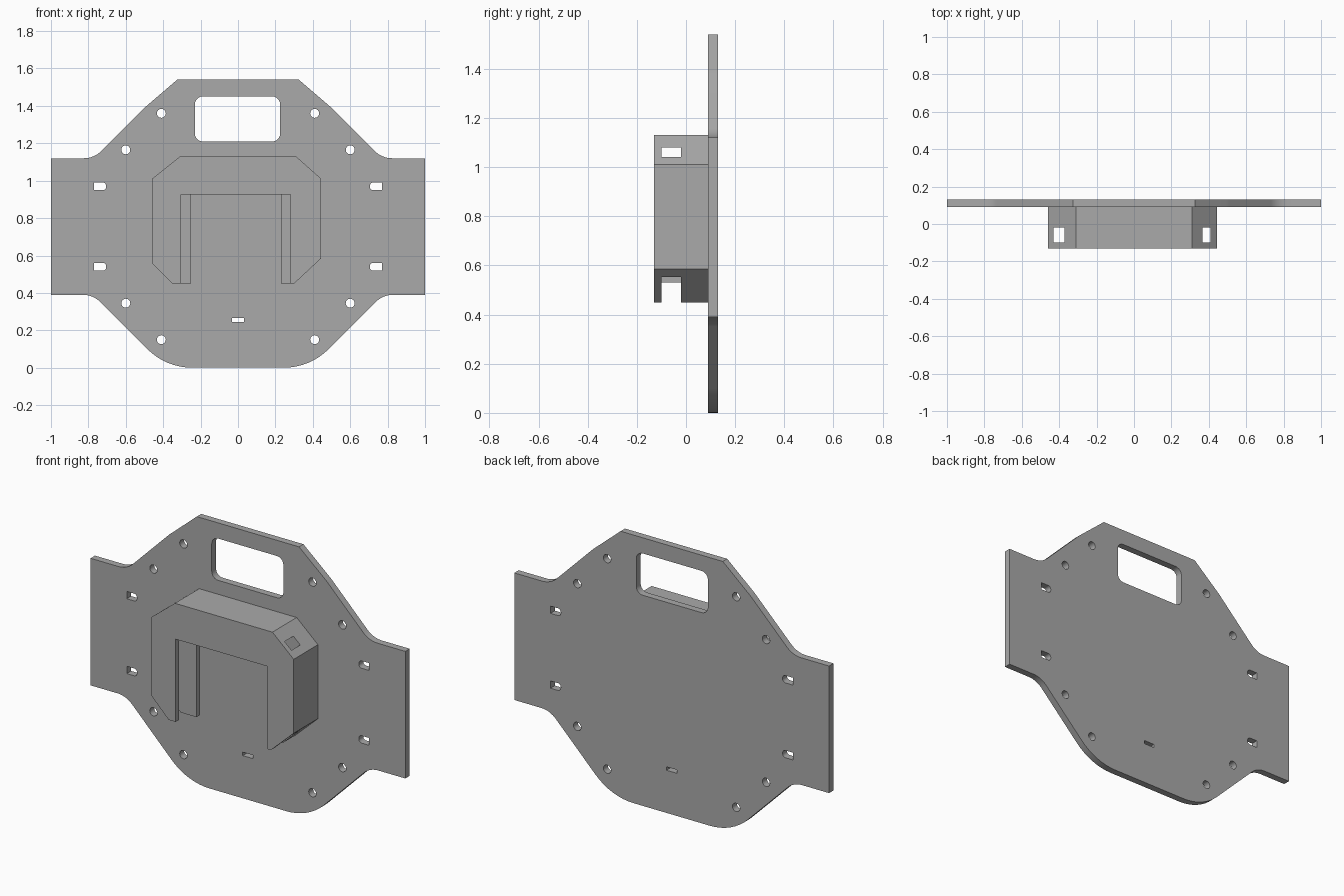
import bpy
from math import pi, cos, sin, tan
from mathutils import Vector, Matrix

cube = bpy.data.objects.get("Cube")
if cube:
    bpy.data.objects.remove(cube)

grey = bpy.data.materials.new("plain grey")
grey.use_nodes = True
grey.diffuse_color = (0.4, 0.4, 0.4, 1)
grey.node_tree.nodes["Principled BSDF"].inputs["Base Color"].default_value = (0.4, 0.4, 0.4, 1)


def rounded(corners, steps=8):
    """Outline in x, z from (x, z, radius) corners, with filleted corners."""
    out = []
    for i, (x, z, r) in enumerate(corners):
        p = Vector((x, z))
        if not r:
            out.append(p)
            continue
        a = (Vector(corners[i - 1][:2]) - p).normalized()
        b = (Vector(corners[(i + 1) % len(corners)][:2]) - p).normalized()
        half = a.angle(b) / 2
        centre = p + (a + b).normalized() * (r / sin(half))
        start, end = p + a * (r / tan(half)) - centre, p + b * (r / tan(half)) - centre
        for k in range(steps + 1):
            out.append(centre + start.lerp(end, k / steps).normalized() * r)
    return out


def rect(x0, x1, z0, z1, r=0):
    return rounded([(x0, z0, r), (x1, z0, r), (x1, z1, r), (x0, z1, r)], 5)


def circle(x, z, r, n=16):
    return [Vector((x + r * cos(2 * pi * k / n), z + r * sin(2 * pi * k / n))) for k in range(n)]


def prism(name, outlines, y0, y1):
    """Extrude filled outlines (first one solid, the rest holes) from y0 to y1."""
    curve = bpy.data.curves.new(name, "CURVE")
    curve.dimensions = "2D"
    curve.fill_mode = "BOTH"
    curve.extrude = (y1 - y0) / 2
    for pts in outlines:
        spline = curve.splines.new("POLY")
        spline.points.add(len(pts) - 1)
        spline.use_cyclic_u = True
        for point, p in zip(spline.points, pts):
            point.co = (p.x, p.y, 0, 1)
    temp = bpy.data.objects.new(name + "_outline", curve)
    bpy.context.collection.objects.link(temp)
    graph = bpy.context.evaluated_depsgraph_get()
    mesh = bpy.data.meshes.new_from_object(temp.evaluated_get(graph))
    bpy.data.objects.remove(temp)
    mesh.transform(Matrix.Translation((0, (y0 + y1) / 2, 0)) @ Matrix.Rotation(pi / 2, 4, "X"))
    mesh.materials.clear()
    mesh.materials.append(grey)
    obj = bpy.data.objects.new(name, mesh)
    bpy.context.collection.objects.link(obj)
    # weld caps to sides so the solid is closed
    bpy.context.view_layer.objects.active = obj
    obj.select_set(True)
    bpy.ops.object.mode_set(mode="EDIT")
    bpy.ops.mesh.select_all(action="SELECT")
    bpy.ops.mesh.remove_doubles(threshold=0.0001)
    bpy.ops.mesh.normals_make_consistent(inside=False)
    bpy.ops.object.mode_set(mode="OBJECT")
    obj.select_set(False)
    return obj


def cut(target, x0, x1, z0, z1, y0, y1):
    cutter = prism("cutter", [rect(x0, x1, z0, z1)], y0, y1)
    cutter.hide_render = True
    mod = target.modifiers.new("cut", "BOOLEAN")
    mod.operation = "DIFFERENCE"
    mod.solver = "EXACT"
    mod.object = cutter
    bpy.context.view_layer.objects.active = target
    bpy.ops.object.modifier_apply(modifier=mod.name)
    bpy.data.objects.remove(cutter)


# Back plate: half outline mirrored left to right
half = [(0.385, 0, 0.34), (0.775, 0.39, 0.13), (1, 0.39, 0), (1, 1.12, 0),
        (0.77, 1.12, 0.13), (0.5, 1.39, 0.3), (0.325, 1.54, 0)]
outline = rounded(half + [(-x, z, r) for x, z, r in reversed(half)])

holes = [rect(-0.23, 0.225, 1.21, 1.45, 0.04),      # handle window
         rect(-0.033, 0.033, 0.245, 0.265)]         # small lower slot
for s in (-1, 1):
    for x, z in ((0.6, 0.345), (0.6, 1.165), (0.41, 1.36), (0.41, 0.15)):
        holes.append(circle(s * x, z, 0.024))
    # strap slots, rounded on the inner end
    for z in (0.54, 0.97):
        holes.append(rounded([(s * 0.705, z - 0.021, 0.018), (s * 0.77, z - 0.021, 0),
                              (s * 0.77, z + 0.021, 0), (s * 0.705, z + 0.021, 0.018)], 5))
plate = prism("back_plate", [outline] + holes, 0.09, 0.13)

# Holder: chamfered block, open at the bottom
body = [(-0.35, 0.45), (-0.46, 0.56), (-0.46, 1.01), (-0.31, 1.13),
        (0.31, 1.13), (0.445, 1.01), (0.445, 0.585), (0.3, 0.45)]
holder = prism("holder", [[Vector(p) for p in body]], -0.13, 0.09)
cut(holder, -0.43, 0.41, 0.3, 1.08, -0.10, -0.02)     # slide-in pocket
cut(holder, -0.305, 0.28, 0.3, 0.925, -0.2, -0.06)    # front opening
cut(holder, -0.25, 0.23, 0.3, 0.925, -0.06, 0.05)     # rear opening
cut(holder, -0.32, 0.28, 0.3, 0.925, 0.01, 0.12)      # relief behind rear flange

for obj in (plate, holder):
    bpy.ops.object.select_all(action="DESELECT")
    obj.select_set(True)
    bpy.context.view_layer.objects.active = obj
    bpy.ops.object.shade_smooth_by_angle(angle=0.4)
